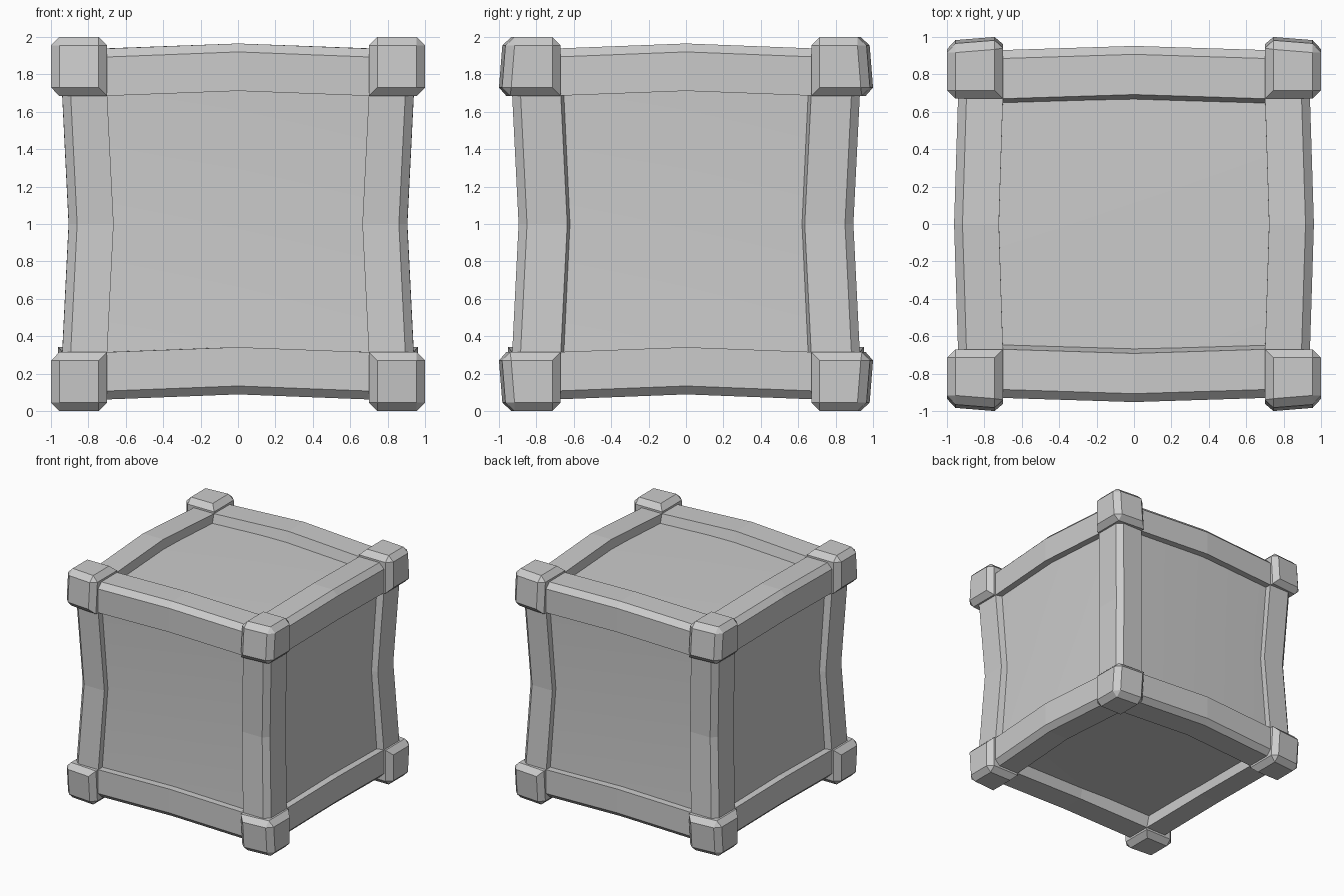
import bpy, bmesh, math
from mathutils import Vector
from itertools import product

cube = bpy.data.objects.get("Cube")
if cube:
    bpy.data.objects.remove(cube, do_unlink=True)

# One plain grey for the whole crate
grey = bpy.data.materials.new("plain_grey")
grey.use_nodes = True
COLOUR = (0.6, 0.6, 0.6, 1)
grey.diffuse_color = COLOUR
grey.node_tree.nodes["Principled BSDF"].inputs["Base Color"].default_value = COLOUR

OUTER = Vector((0.94, 0.93, 0.938))   # outer faces of the beams
INNER = Vector((0.70, 0.67, 0.685))   # edges of the beams beside the panels
ROOT = Vector((0.70, 0.60, 0.685))    # hidden inner corner of the beams
CHAMFER = 0.045


def sign(t):
    return (t > 0) - (t < 0)


def tent(t):
    return max(0, 1 - abs(t) / 0.7)


def warp(co):
    """Cartoon bend: posts pinch in, rails bow outward and upward."""
    tx, ty, tz = (tent(t) for t in co)
    return Vector((co.x + sign(co.x) * (0.022 * ty - 0.035 * tz),
                   co.y + sign(co.y) * (0.022 * tx - 0.035 * tz),
                   co.z + 0.027 * max(tx, ty) * (1 - tz)))


def finish(name, bm, bend=True):
    for v in bm.verts:
        if bend:
            v.co = warp(v.co)
        v.co.z += 1
    bmesh.ops.recalc_face_normals(bm, faces=bm.faces)
    mesh = bpy.data.meshes.new(name)
    bm.to_mesh(mesh)
    bm.free()
    mesh.materials.append(grey)
    obj = bpy.data.objects.new(name, mesh)
    bpy.context.collection.objects.link(obj)
    return obj


def beam(name, axis, su, sv):
    """Chamfered beam along an axis with one joint in the middle."""
    u, v = [i for i in range(3) if i != axis]
    profile = [(OUTER[u], INNER[v]), (OUTER[u], OUTER[v] - CHAMFER),
               (OUTER[u] - CHAMFER, OUTER[v]), (INNER[u], OUTER[v]),
               (ROOT[u], ROOT[v])]
    bm = bmesh.new()
    rings = []
    for t in (-0.8, -0.7, 0, 0.7, 0.8):
        ring = []
        for a, b in profile:
            co = Vector((0, 0, 0))
            co[axis], co[u], co[v] = t, su * a, sv * b
            ring.append(bm.verts.new(co))
        rings.append(ring)
    for r0, r1 in zip(rings, rings[1:]):
        for i in range(5):
            j = (i + 1) % 5
            bm.faces.new((r0[i], r0[j], r1[j], r1[i]))
    bm.faces.new(rings[0])
    bm.faces.new(rings[-1])
    finish(name, bm)


def corner_block(name, signs):
    """Chamfered block whose front or back face leans in toward the outside."""
    lo, hi = Vector((0.70, 0.67, 0.685)), Vector((1, 1.006, 1))
    bm = bmesh.new()
    bmesh.ops.create_cube(bm, size=1)
    for v in bm.verts:
        v.co = Vector(hi[i] if v.co[i] > 0 else lo[i] for i in range(3))
    # Edges facing the crate on both sides stay sharp
    mid = (lo + hi) / 2
    edges = []
    for e in bm.edges:
        c = (e.verts[0].co + e.verts[1].co) / 2
        if sum(c[i] < mid[i] - 0.01 for i in range(3)) < 2:
            edges.append(e)
    bmesh.ops.bevel(bm, geom=edges, offset=CHAMFER, segments=1, affect='EDGES')
    for v in bm.verts:
        if v.co.y > 0.9:
            v.co.y -= 0.08 * (max(0, v.co.x - 0.7) + max(0, v.co.z - 0.7))
        v.co = Vector(v.co[i] * signs[i] for i in range(3))
    finish(name, bm, bend=False)


# Sunken panels as one bent inner box
bm = bmesh.new()
bmesh.ops.create_cube(bm, size=2)
bmesh.ops.subdivide_edges(bm, edges=bm.edges[:], cuts=1, use_grid_fill=True)
for v in bm.verts:
    v.co = Vector((v.co.x * 0.885, v.co.y * 0.875, v.co.z * 0.85))
panels = finish("panels", bm)
bpy.context.view_layer.objects.active = panels
panels.select_set(True)
bpy.ops.object.shade_smooth_by_angle(angle=math.radians(30))

# Frame beams and corner blocks
kinds = ("cross_rail", "side_rail", "post")
for axis, su, sv in product(range(3), (-1, 1), (-1, 1)):
    if axis == 2:
        place = ("left" if su > 0 else "right") + ("_back" if sv > 0 else "_front")
    else:
        sides = ("front", "back") if axis == 0 else ("right", "left")
        place = sides[su > 0] + ("_top" if sv > 0 else "_bottom")
    beam(f"{kinds[axis]}_{place}", axis, su, sv)

for sx, sy, sz in product((-1, 1), repeat=3):
    place = "_".join((("right", "left")[sx > 0], ("front", "back")[sy > 0],
                      ("bottom", "top")[sz > 0]))
    corner_block(f"corner_block_{place}", (sx, sy, sz))
